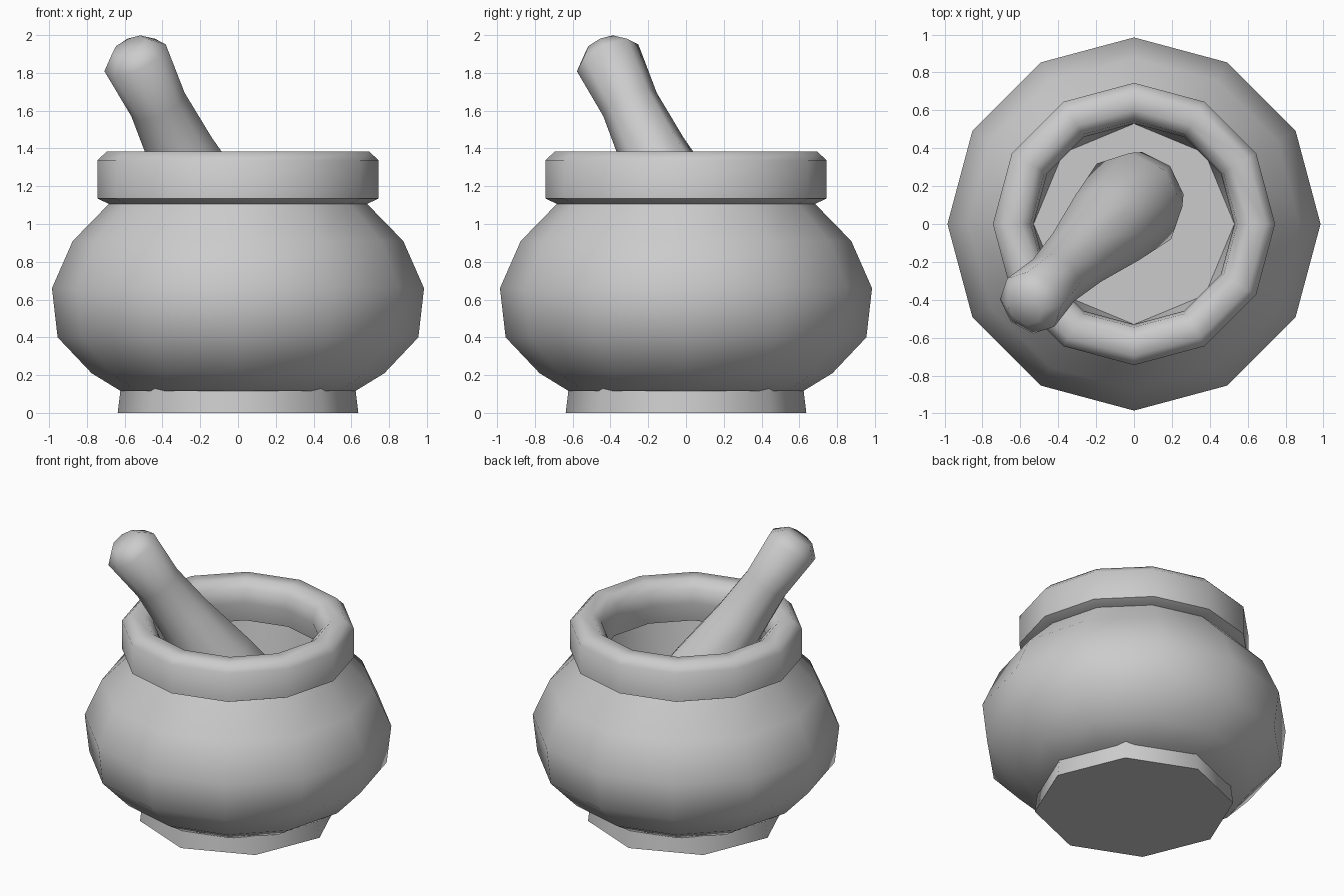
import bpy
import bmesh
from math import radians, cos, sin, tau
from mathutils import Matrix, Vector

cube = bpy.data.objects.get("Cube")
if cube:
    bpy.data.objects.remove(cube)

stone = bpy.data.materials.new("grey_stone")
stone.use_nodes = True
GREY = (0.6, 0.6, 0.6, 1)
stone.diffuse_color = GREY
stone.node_tree.nodes["Principled BSDF"].inputs["Base Color"].default_value = GREY


def lathe(name, profile, sides, cap_start=False, cap_end=False, closed=False,
          outward=True, matrix=None):
    """Spin a (radius, height) profile around z with a fixed number of sides."""
    bm = bmesh.new()
    rings = [[bm.verts.new((r * cos(tau * i / sides), r * sin(tau * i / sides), z))
              for i in range(sides)] for r, z in profile]
    pairs = list(zip(rings, rings[1:]))
    if closed:
        pairs.append((rings[-1], rings[0]))
    for low, high in pairs:
        for i in range(sides):
            j = (i + 1) % sides
            bm.faces.new((low[i], low[j], high[j], high[i]))
    if cap_start:
        bm.faces.new(rings[0][::-1])
    if cap_end:
        bm.faces.new(rings[-1])
    if not outward:
        bmesh.ops.reverse_faces(bm, faces=bm.faces[:])
    if matrix:
        bm.transform(matrix)
    for face in bm.faces:
        face.smooth = True
    mesh = bpy.data.meshes.new(name)
    bm.to_mesh(mesh)
    bm.free()
    mesh.set_sharp_from_angle(angle=radians(50))
    mesh.materials.append(stone)
    obj = bpy.data.objects.new(name, mesh)
    bpy.context.collection.objects.link(obj)
    return obj


# Octagonal foot
lathe("foot", [(0.637, 0), (0.62, 0.14)], 8, cap_start=True, cap_end=True)

# Rounded belly, tucked under the rim
lathe("belly", [(0.62, 0.115), (0.775, 0.21), (0.955, 0.4), (0.985, 0.66),
                (0.875, 0.91), (0.68, 1.11), (0.66, 1.15)], 12, cap_start=True)

# Thick rim ring
lathe("rim", [(0.68, 1.105), (0.745, 1.135), (0.745, 1.335), (0.695, 1.385),
              (0.6, 1.385), (0.545, 1.335), (0.53, 1.24), (0.56, 1.105)], 12, closed=True)

# Hollow inside with a flat octagonal floor
lathe("hollow", [(0.53, 0.5), (0.62, 1.14)], 8, cap_start=True, outward=False)

# Leaning pestle: profile runs from the bulb at the bottom to the grip
axis = Vector((-0.404, -0.396, 0.825)).normalized()
grip = Vector((-0.545, -0.415, 1.88))
lean = Matrix.Translation(grip) @ axis.to_track_quat('Z', 'Y').to_matrix().to_4x4()
lathe("pestle", [(0.12, -1.6), (0.22, -1.5), (0.28, -1.35), (0.24, -1.0), (0.18, -0.6),
                 (0.155, -0.3), (0.178, 0), (0.1, 0.075)], 8,
      cap_start=True, cap_end=True, matrix=lean)
